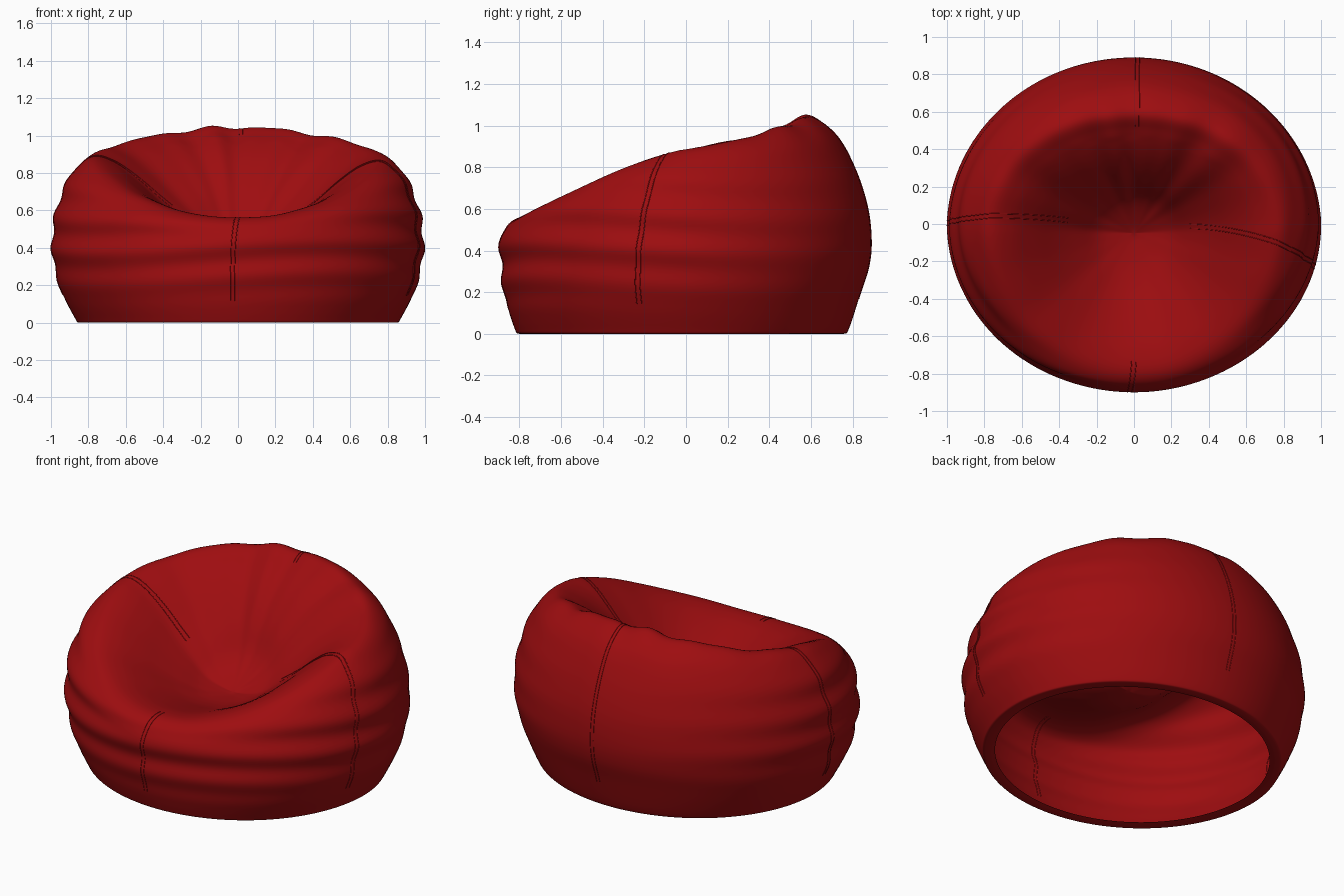
import bpy, bmesh
from math import sin, cos, pi, radians
from mathutils import Vector

if "Cube" in bpy.data.objects:
    bpy.data.objects.remove(bpy.data.objects["Cube"])

# Profiles (radius, height) from the bottom hem, over the rim, to the seat centre
SIDE = [(.79, .005), (.85, 0), (.875, .03), (.95, .18), (.983, .32), (.993, .44), (.975, .58), (.93, .72),
        (.86, .83), (.77, .885), (.66, .85), (.54, .76), (.42, .65), (.30, .55), (.17, .455), (0, .42)]
FRONT = [(.75, .005), (.805, 0), (.825, .03), (.86, .14), (.88, .24), (.888, .33), (.89, .42), (.885, .48),
         (.85, .53), (.78, .56), (.67, .553), (.54, .52), (.42, .485), (.30, .45), (.17, .427), (0, .42)]
BACK = [(.71, .005), (.76, 0), (.785, .03), (.84, .2), (.88, .33), (.89, .46), (.87, .62), (.81, .8),
        (.72, .96), (.60, 1.045), (.51, 1.0), (.42, .93), (.34, .84), (.26, .72), (.17, .55), (0, .42)]
LAST = len(SIDE) - 1


def spline(pts, k):
    """Catmull-Rom point at position k along a profile."""
    i = min(int(k), LAST - 1)
    t = k - i
    a, b, c, d = (Vector(pts[max(0, min(LAST, n))]) for n in (i - 1, i, i + 1, i + 2))
    return .5 * (2 * b + (c - a) * t + (2 * a - 5 * b + 4 * c - d) * t * t + (3 * b - a - 3 * c + d) * t ** 3)


def window(k, lo, hi):
    return sin(pi * (k - lo) / (hi - lo)) if lo < k < hi else 0


def surface(th, k):
    """Point on the cushion at angle th and profile position k."""
    s = sin(th)
    back, front = max(0, s), max(0, -s)
    side_p, front_p, back_p = spline(SIDE, k), spline(FRONT, k), spline(BACK, k)
    mix = lambda n, pf, pb: side_p[n] + (front_p[n] - side_p[n]) * front ** pf + (back_p[n] - side_p[n]) * back ** pb
    r = mix(0, 1.8, 1.6)        # plan outline stays an oval
    z = mix(1, 1.35, 1.1)       # rim climbs almost evenly from front to back
    # horizontal folds round the sides and front
    r += .010 * window(k, 2.5, 9) * (1 - back ** .7) * sin(z * 2 * pi / .18 + 1.2 * sin(2 * th + .4))
    # gathered creases over the rim and backrest
    z += .012 * window(k, 7.5, 14.5) * (.12 + .88 * back) * (sin(11 * th + .5) + .6 * sin(17 * th + 2))
    shift = -.05 * max(0, min(1, (k - 9) / (LAST - 9)))
    return Vector((r * cos(th), r * s + shift, max(z, 0)))


red = bpy.data.materials.new("red_fabric")
red.diffuse_color = (.34, .004, .005, 1)
red.use_nodes = True
red.node_tree.nodes["Principled BSDF"].inputs["Base Color"].default_value = red.diffuse_color

# Cushion skin, open underneath
N, M = 160, 100
bm = bmesh.new()
rings = [[bm.verts.new(surface(2 * pi * j / N, LAST * i / M)) for j in range(N)] for i in range(M)]
centre = bm.verts.new(surface(0, LAST))
for i in range(M - 1):
    for j in range(N):
        n = (j + 1) % N
        bm.faces.new((rings[i][j], rings[i][n], rings[i + 1][n], rings[i + 1][j]))
for j in range(N):
    bm.faces.new((rings[-1][j], rings[-1][(j + 1) % N], centre))
for f in bm.faces:
    f.smooth = True
# soften the skin where the profiles meet in the seat
soft = [v for ring in rings[70:] for v in ring] + [centre]
for _ in range(6):
    bmesh.ops.smooth_vert(bm, verts=soft, factor=.5, use_axis_x=True, use_axis_y=True, use_axis_z=True)
mesh = bpy.data.meshes.new("beanbag_cushion")
bm.to_mesh(mesh)
bm.free()
mesh.materials.append(red)
bpy.context.collection.objects.link(bpy.data.objects.new("beanbag_cushion", mesh))


def seam(name, a0, a1, k0, k1):
    """Double stitched line from angle a0 to a1 (degrees), just proud of the skin."""
    curve = bpy.data.curves.new(name, 'CURVE')
    curve.dimensions = '3D'
    curve.bevel_depth = .0025
    curve.bevel_resolution = 1
    curve.materials.append(red)
    steps = 60
    for off in (-.012, .012):
        line = curve.splines.new('POLY')
        line.points.add(steps)
        for n in range(steps + 1):
            t = n / steps
            k = k0 + (k1 - k0) * t
            th = radians(a0 + (a1 - a0) * t * t)
            r = max(.2, spline(SIDE, k)[0])
            line.points[n].co = (*surface(th + off / r, k), 1)
    bpy.context.collection.objects.link(bpy.data.objects.new(name, curve))


# Seams
seam("front_seam", -92, -90, 2.8, 9.5)
seam("back_seam", 89, 88, 2.8, 9.8)
seam("left_seam", 180, 172, 2.8, 12.5)
seam("right_seam", -14, 4, 2.8, 13)
